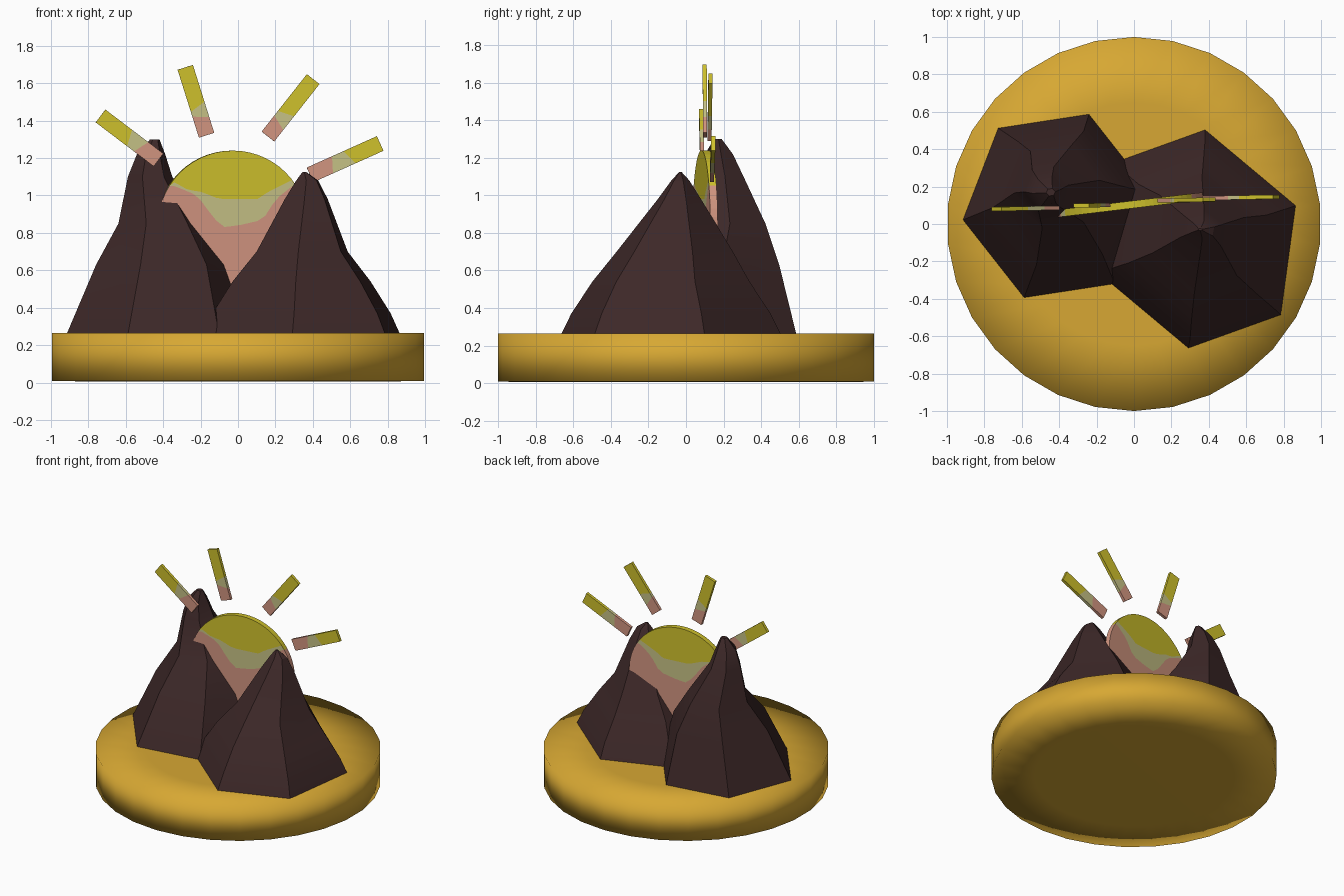
import bpy, bmesh, math

if "Cube" in bpy.data.objects:
    bpy.data.objects.remove(bpy.data.objects["Cube"])


def material(name, rgb):
    m = bpy.data.materials.new(name)
    m.diffuse_color = (*rgb, 1)
    m.use_nodes = True
    m.node_tree.nodes["Principled BSDF"].inputs["Base Color"].default_value = m.diffuse_color
    return m


GOLD = material("gold", (0.68, 0.39, 0.033))
BROWN = material("dark brown", (0.046, 0.021, 0.021))
YELLOW = material("yellow", (0.62, 0.53, 0.025))
PALE = material("pale khaki", (0.56, 0.53, 0.235))
PINK = material("pink", (0.64, 0.30, 0.215))


def finish(bm, name, mats, angle=None):
    bmesh.ops.remove_doubles(bm, verts=bm.verts, dist=0.0005)
    bmesh.ops.recalc_face_normals(bm, faces=bm.faces)
    me = bpy.data.meshes.new(name)
    bm.to_mesh(me)
    bm.free()
    ob = bpy.data.objects.new(name, me)
    bpy.context.collection.objects.link(ob)
    for m in mats:
        me.materials.append(m)
    if angle is not None:
        bpy.ops.object.select_all(action='DESELECT')
        ob.select_set(True)
        bpy.context.view_layer.objects.active = ob
        bpy.ops.object.shade_smooth_by_angle(angle=math.radians(angle))
    return ob


def loft(rings):
    """Skin a closed solid through rings of equal point count."""
    bm = bmesh.new()
    vs = [[bm.verts.new(p) for p in r] for r in rings]
    n = len(vs[0])
    for a, b in zip(vs, vs[1:]):
        for i in range(n):
            j = (i + 1) % n
            bm.faces.new((a[i], a[j], b[j], b[i]))
    bm.faces.new(vs[0][::-1])
    bm.faces.new(vs[-1])
    return bm


# Round base: 30-sided disc, smooth over the rim
N = 30
rings = [[(r * math.cos(math.tau * (i + .5) / N), r * math.sin(math.tau * (i + .5) / N), z)
          for i in range(N)]
         for r, z in ((0.7, 0.005), (1, 0.008), (1, 0.264), (0.65, 0.264))]
finish(loft(rings), "base", [GOLD], 100)


# Mountains: skewed hexagon cross-sections, each level = (z, cx, cy, scale x, scale y)
def mountain(name, half_hex, levels):
    hexagon = half_hex + [(-x, -y) for x, y in half_hex]
    rings = [[(cx + x * sx, cy + y * sy, z) for x, y in hexagon]
             for z, cx, cy, sx, sy in levels]
    finish(loft(rings), name, [BROWN], 25)


mountain("left_mountain", [(-.505, -.075), (-.175, -.495), (.315, -.42)], [
    (0.25, -.415, .095, 1, 1),
    (0.63, -.395, .14, .72, .72),
    (0.85, -.412, .20, .45, .45),
    (1.10, -.47, .19, .235, .235),
    (1.22, -.465, .175, .15, .15),
    (1.30, -.445, .17, .05, .04)])
mountain("right_mountain", [(-.045, -.59), (.455, -.41), (.535, .18)], [
    (0.25, .335, -.08, 1, 1),
    (0.37, .34, -.08, .89, .90),
    (0.54, .34, -.08, .69, .71),
    (0.70, .343, -.06, .455, .525),
    (0.98, .365, -.035, .215, .195),
    (1.08, .37, -.03, .11, .08),
    (1.125, .355, -.03, .02, .01)])


# Thin striped plate: columns of 4 points split it into pink, pale and yellow bands
def striped_plate(name, columns, thickness):
    bm = bmesh.new()
    vs = [[bm.verts.new(p) for p in c] for c in columns]
    for a, b in zip(vs, vs[1:]):
        for k in range(3):
            bm.faces.new((a[k], b[k], b[k + 1], a[k + 1])).material_index = k
    ob = finish(bm, name, [PINK, PALE, YELLOW])
    mod = ob.modifiers.new("thickness", 'SOLIDIFY')
    mod.thickness = thickness
    mod.offset = 0


def interp(pts, x):
    if x <= pts[0][0]:
        return pts[0][1]
    for (x0, z0), (x1, z1) in zip(pts, pts[1:]):
        if x <= x1:
            return z0 + (z1 - z0) * (x - x0) / (x1 - x0)
    return pts[-1][1]


# Sun: slightly turned disc with wavy colour bands
low_wave = [(-.34, 1.05), (-.22, 1.0), (-.17, .93), (-.09, .83), (.0, .84),
            (.13, .87), (.2, .98), (.3, 1.06)]
high_wave = [(-.34, 1.07), (-.27, 1.03), (-.2, 1.02), (-.1, .98), (.1, .98),
             (.16, 1.02), (.3, 1.09)]
R, SX, SZ = 0.40, -0.03, 0.84
columns = []
M = 28
for i in range(M + 1):
    a = math.pi * (1 - i / M)
    x, h = SX + R * math.cos(a), R * math.sin(a)
    bottom, top = SZ - h, SZ + h
    zs = [bottom] + [min(max(interp(w, x), bottom), top) for w in (low_wave, high_wave)] + [top]
    columns.append([(x, 0.105 + 0.12 * x, z) for z in zs])
striped_plate("sun", columns, 0.04)

# Rays: (inner end x, z), (outer end x, z), depth y, end of pink, end of pale
rays = [((-.425, 1.19), (-.735, 1.425), .095, .30, .50),
        ((-.168, 1.322), (-.282, 1.685), .105, .27, .42),
        ((.16, 1.315), (.402, 1.622), .122, .24, .40),
        ((.385, 1.11), (.76, 1.278), .13, .32, .56)]
for n, ((x0, z0), (x1, z1), y, f1, f2) in enumerate(rays, 1):
    dx, dz = x1 - x0, z1 - z0
    L = math.hypot(dx, dz)
    px, pz = dz / L * .043, -dx / L * .043
    cols = []
    for s in (-1, 1):
        skew = 0.04 * s
        fs = (0, f1 - skew, f2 + skew, 1)
        cols.append([(x0 + dx * f + px * s, y + .02 * (x0 + dx * f), z0 + dz * f + pz * s) for f in fs])
    striped_plate(f"sun_ray_{n}", cols, 0.022)
